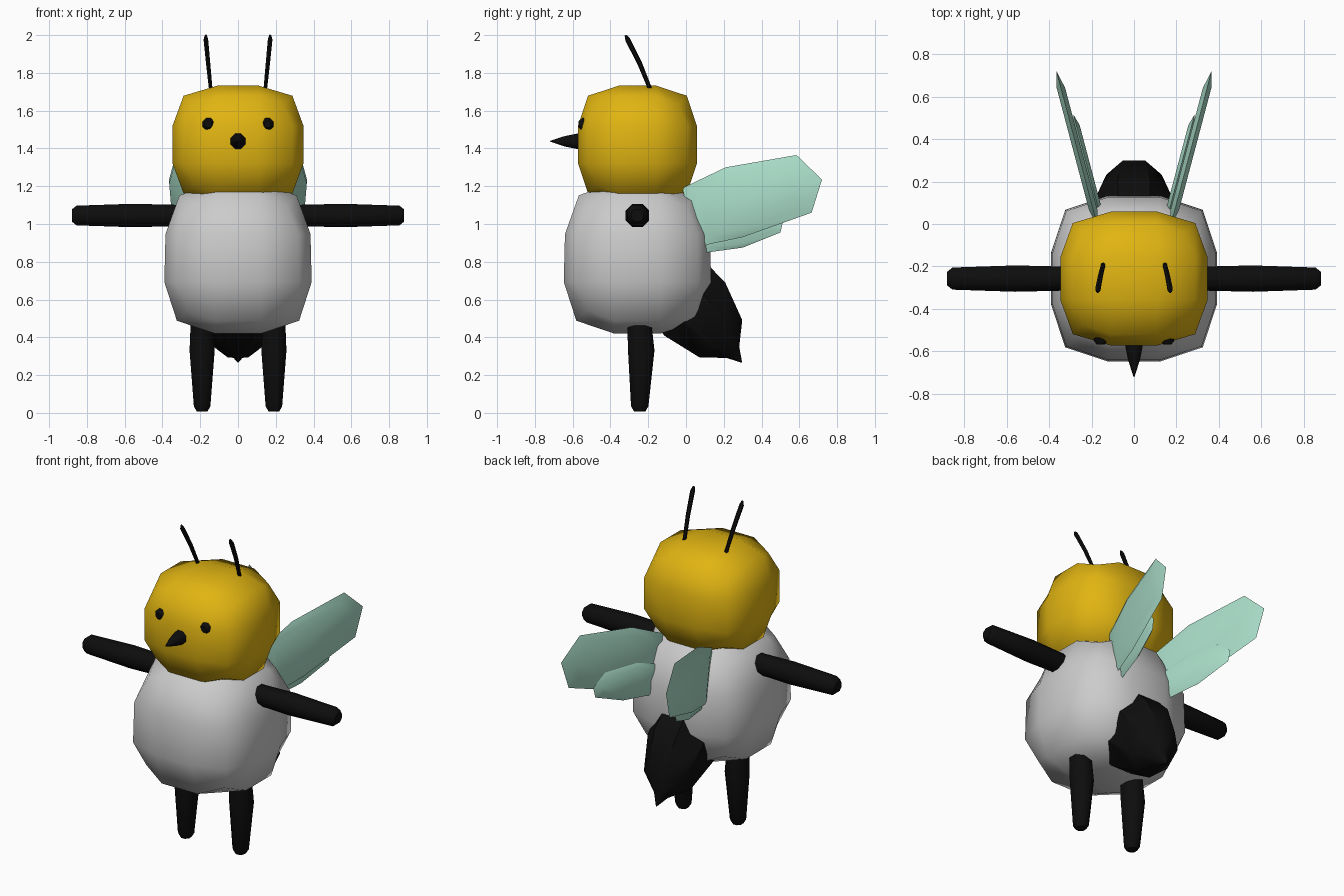
import bpy, bmesh, math
from mathutils import Vector

cube = bpy.data.objects.get("Cube")
if cube:
    bpy.data.objects.remove(cube)


def material(name, rgb):
    m = bpy.data.materials.new(name)
    m.use_nodes = True
    m.diffuse_color = (*rgb, 1)
    m.node_tree.nodes["Principled BSDF"].inputs["Base Color"].default_value = (*rgb, 1)
    return m


YELLOW = material("honey_yellow", (0.75, 0.46, 0.006))
WHITE = material("soft_white", (0.6, 0.6, 0.6))
BLACK = material("black", (0.004, 0.004, 0.004))
MINT = material("mint_green", (0.4, 0.72, 0.58))


def finish(name, bm, mat, angle):
    bmesh.ops.recalc_face_normals(bm, faces=bm.faces)
    mesh = bpy.data.meshes.new(name)
    bm.to_mesh(mesh)
    bm.free()
    mesh.materials.append(mat)
    ob = bpy.data.objects.new(name, mesh)
    bpy.context.collection.objects.link(ob)
    bpy.ops.object.select_all(action="DESELECT")
    ob.select_set(True)
    bpy.context.view_layer.objects.active = ob
    bpy.ops.object.shade_smooth_by_angle(angle=math.radians(angle))
    return ob


def bridge(bm, rings):
    """Join successive vertex rings and cap both ends."""
    for a, b in zip(rings, rings[1:]):
        n = len(a)
        for i in range(n):
            j = (i + 1) % n
            bm.faces.new((a[i], a[j], b[j], b[i]))
    bm.faces.new(rings[0])
    bm.faces.new(rings[-1])


def round_block(name, centre, half, mat, taper=0):
    """Cube split three by three per side, with edges and corners pulled in."""
    bm = bmesh.new()
    bmesh.ops.create_cube(bm, size=2)
    bmesh.ops.subdivide_edges(bm, edges=bm.edges[:], cuts=2, use_grid_fill=True)
    for v in bm.verts:
        outer = sum(abs(c) > 0.9 for c in v.co)
        pull = (1, 0.83, 0.69)[outer - 1]
        co = Vector([c * pull if abs(c) > 0.9 else c * 0.95 for c in v.co])
        wide = 1 - taper * max(co.z, 0)
        co.x, co.y = co.x * wide, co.y * wide
        v.co = Vector([c + h * k for c, h, k in zip(centre, half, co)])
    return finish(name, bm, mat, 80)


def tube(name, points, radii, mat, axis, sides=8, squash=1, angle=50):
    """Rings square to one axis, set along a path of points."""
    bm = bmesh.new()
    axis = Vector(axis).normalized()
    u = Vector((0, 1, 0)) if abs(axis.x) > 0.9 else Vector((1, 0, 0))
    u = (u - axis * u.dot(axis)).normalized()
    w = axis.cross(u)
    rings = []
    for p, r in zip(points, radii):
        ring = []
        for i in range(sides):
            a = math.tau * (i + 0.5) / sides
            k = r / math.cos(math.pi / sides)
            ring.append(bm.verts.new(Vector(p) + u * k * squash * math.cos(a) + w * k * math.sin(a)))
        rings.append(ring)
    bridge(bm, rings)
    return finish(name, bm, mat, angle)


def wing(name, side, outline, inset, thick):
    """Thin lens-shaped plate in an upright plane that flares outwards."""
    bm = bmesh.new()
    mid = sum((Vector(p) for p in outline), Vector((0, 0))) / len(outline)
    rings = []
    for off, scale in ((-thick, 0.78), (0, 1), (thick, 0.78)):
        ring = []
        for p in outline:
            y, z = mid + (Vector(p) - mid) * scale
            x = 0.185 + 0.265 * (y - 0.04) - inset + off
            ring.append(bm.verts.new((side * x, y, z)))
        rings.append(ring)
    bridge(bm, rings)
    return finish(name, bm, MINT, 40)


# Body and head
Y = -0.257
round_block("body", (0, Y, 0.82), (0.39, 0.39, 0.4), WHITE, taper=0.05)
round_block("head", (0, Y, 1.42), (0.347, 0.315, 0.312), YELLOW)

# Beak-like nose
tube("nose", [(0, y, 1.438) for y in (-0.53, -0.58, -0.64, -0.72)],
     (0.04, 0.04, 0.028, 0.002), BLACK, (0, -1, 0))

# Tail: rounded cap with a point, leaning back and down
lean = Vector((0, 0.66, -0.75)).normalized()
root = Vector((0, 0.02, 0.58))
steps = (-0.15, -0.07, 0.04, 0.25, 0.345, 0.417)
tube("tail", [root + lean * t for t in steps],
     (0.17, 0.208, 0.214, 0.15, 0.045, 0.002), BLACK, lean, squash=0.87, angle=35)

UPPER = [(-0.02, 1.19), (0.21, 1.30), (0.585, 1.365), (0.72, 1.235),
         (0.665, 1.06), (0.3, 0.93), (0.06, 0.88)]
LOWER = [(0.03, 1.02), (0.2, 1.08), (0.43, 1.09), (0.515, 1.02),
         (0.5, 0.955), (0.3, 0.875), (0.08, 0.845)]

for side, label in ((1, "left"), (-1, "right")):
    # Limbs
    tube(label + "_arm", [(side * x, Y, 1.045) for x in (0.3, 0.56, 0.855, 0.88)],
         (0.056, 0.062, 0.052, 0.032), BLACK, (side, 0, 0))
    tube(label + "_leg",
         [(side * 0.19, y, z) for y, z in ((-0.25, 0.52), (-0.237, 0.33), (-0.245, 0.035), (-0.245, 0.008))],
         (0.062, 0.07, 0.046, 0.03), BLACK, (0, 0, -1), squash=0.95)
    # Eyes
    tube(label + "_eye", [(side * 0.157, y, 1.528) for y in (-0.51, -0.55, -0.568)],
         (0.032, 0.032, 0.018), BLACK, (0, -1, 0))
    # Antennae
    tube(label + "_antenna",
         [(side * x, y, z) for x, y, z in
          ((0.142, -0.18, 1.69), (0.158, -0.245, 1.85), (0.17, -0.308, 1.975), (0.17, -0.32, 2.0))],
         (0.009, 0.011, 0.012, 0.005), BLACK, (0, -0.42, 0.9), sides=6)
    # Wings
    wing(label + "_upper_wing", side, UPPER, 0, 0.02)
    wing(label + "_lower_wing", side, LOWER, 0.026, 0.016)
